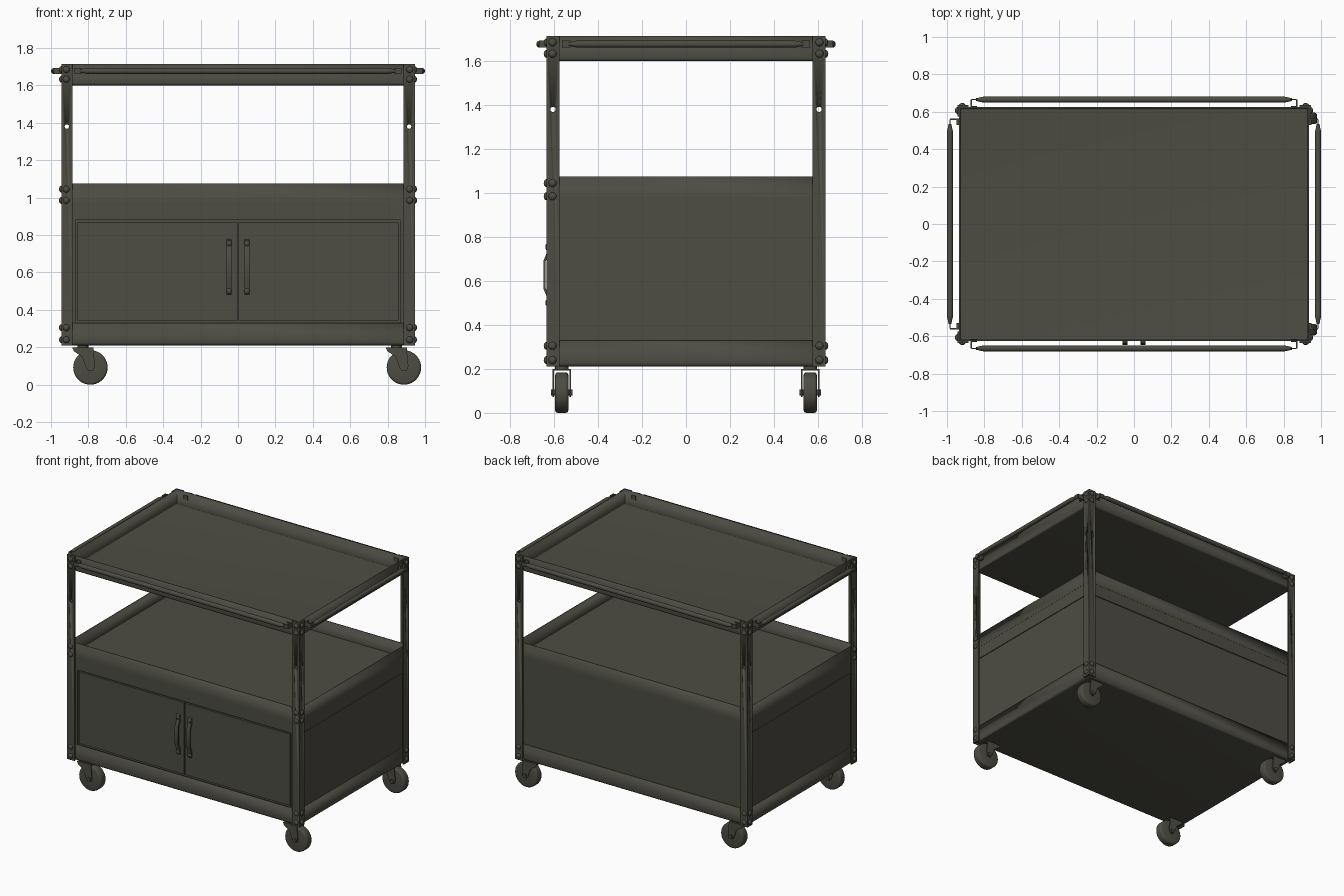
import bpy, bmesh, math
from mathutils import Matrix, Vector

if "Cube" in bpy.data.objects:
    bpy.data.objects.remove(bpy.data.objects["Cube"])

paint = bpy.data.materials.new("dark_olive_steel")
paint.use_nodes = True
COLOR = (0.075, 0.073, 0.056, 1)
paint.diffuse_color = COLOR
paint.node_tree.nodes["Principled BSDF"].inputs["Base Color"].default_value = COLOR


def finish(bm, name):
    bmesh.ops.recalc_face_normals(bm, faces=bm.faces)
    mesh = bpy.data.meshes.new(name)
    bm.to_mesh(mesh)
    bm.free()
    mesh.materials.append(paint)
    mesh.shade_smooth()
    mesh.set_sharp_from_angle(angle=math.radians(35))
    obj = bpy.data.objects.new(name, mesh)
    bpy.context.collection.objects.link(obj)
    return obj


def add_box(bm, lo, hi):
    lo, hi = Vector(lo), Vector(hi)
    mat = Matrix.Translation((lo + hi) / 2) @ Matrix.Diagonal((*(hi - lo), 1))
    return bmesh.ops.create_cube(bm, size=1, matrix=mat)["verts"]


def add_rod(bm, center, axis, r1, r2, length, segments=24):
    rot = Vector(axis).to_track_quat("Z", "Y").to_matrix().to_4x4()
    bmesh.ops.create_cone(bm, cap_ends=True, segments=segments, radius1=r1, radius2=r2,
                          depth=length, matrix=Matrix.Translation(center) @ rot)


def add_dome(bm, center, axis, radius=0.018, height=0.012):
    rot = Vector(axis).to_track_quat("Z", "Y").to_matrix().to_4x4()
    mat = Matrix.Translation(center) @ rot @ Matrix.Diagonal((radius, radius, height, 1))
    bmesh.ops.create_uvsphere(bm, u_segments=14, v_segments=8, radius=1, matrix=mat)


def add_prism(bm, points, offset):
    verts = [bm.verts.new(p) for p in points]
    face = bm.faces.new(verts)
    moved = bmesh.ops.extrude_face_region(bm, geom=[face])["geom"]
    bmesh.ops.translate(bm, vec=offset,
                        verts=[v for v in moved if isinstance(v, bmesh.types.BMVert)])


def box(name, lo, hi):
    bm = bmesh.new()
    add_box(bm, lo, hi)
    return finish(bm, name)


def tray(name, hx, hy, z0, z1, radius=0):
    """Open sheet-metal tray with an optional rounded bottom edge."""
    bm = bmesh.new()
    add_box(bm, (-hx, -hy, z0), (hx, hy, z1))
    bmesh.ops.delete(bm, geom=[f for f in bm.faces if f.normal.z > 0.9], context="FACES_ONLY")
    if radius:
        low = [e for e in bm.edges if all(v.co.z < z0 + 0.001 for v in e.verts)]
        bmesh.ops.bevel(bm, geom=low, offset=radius, segments=4, profile=0.5, affect="EDGES")
    obj = finish(bm, name)
    # open shells: make sure the floor faces down so the sheet thickens inward
    floor = min(obj.data.polygons, key=lambda p: p.center.z)
    if floor.normal.z > 0:
        obj.data.flip_normals()
    mod = obj.modifiers.new("sheet", "SOLIDIFY")
    mod.thickness = 0.01
    mod.offset = -1
    return obj


# Trays and cabinet
PX, PY, TOP, BASE = 0.945, 0.635, 1.715, 0.21
tray("top_tray", 0.935, 0.625, 1.60, TOP, 0.015)
tray("middle_tray", 0.935, 0.625, 0.97, 1.075)
tray("bottom_tray", 0.935, 0.625, BASE, 0.33, 0.02)
box("cabinet_apron", (-0.934, -0.624, 0.88), (0.934, 0.624, 0.972))
box("cabinet_body", (-0.928, -0.606, 0.24), (0.928, 0.617, 0.90))
for side, name in ((-1, "right"), (1, "left")):
    xs = sorted((side * 0.868, side * 0.932))
    box(name + "_door_stile", (xs[0], -0.624, 0.32), (xs[1], -0.60, 0.885))
    xs = sorted((side * 0.004, side * 0.859))
    box(name + "_door", (xs[0], -0.621, 0.342), (xs[1], -0.60, 0.868))

    # Bent strap pull with its fixings
    x = side * 0.048
    outer = [(-0.621, 0.775), (-0.632, 0.77), (-0.634, 0.725), (-0.647, 0.695)]
    inner = [(-0.638, 0.69), (-0.626, 0.718), (-0.621, 0.72)]
    mid = 0.628
    lower_outer = [(y, 2 * mid - z) for y, z in reversed(outer)]
    lower_inner = [(y, 2 * mid - z) for y, z in inner]
    outline = outer + lower_outer + lower_inner[::-1] + inner
    bm = bmesh.new()
    add_prism(bm, [(x - 0.014, y, z) for y, z in outline], (0.028, 0, 0))
    for z in (0.755, 2 * mid - 0.755):
        add_dome(bm, (x, -0.632, z), (0, -1, 0), 0.015, 0.008)
    finish(bm, name + "_door_pull")

# Corner posts: drilled angle iron
for sx in (-1, 1):
    for sy in (-1, 1):
        label = ("back" if sy > 0 else "front") + ("_left" if sx > 0 else "_right")
        w, t = 0.06, 0.01
        ell = [(0, 0), (w, 0), (w, t), (t, t), (t, w), (0, w)]
        bm = bmesh.new()
        add_prism(bm, [(sx * (PX - a), sy * (PY - b), BASE) for a, b in ell],
                  (0, 0, TOP - BASE))
        post = finish(bm, label + "_post")

        bm = bmesh.new()
        add_rod(bm, (sx * 0.915, sy * PY, 1.38), (0, 1, 0), 0.012, 0.012, 0.05, 16)
        add_rod(bm, (sx * PX, sy * 0.605, 1.38), (1, 0, 0), 0.012, 0.012, 0.05, 16)
        cutter = finish(bm, label + "_hole_cutter")
        cutter.hide_render = True
        mod = post.modifiers.new("holes", "BOOLEAN")
        mod.operation = "DIFFERENCE"
        mod.object = cutter
        bpy.context.view_layer.update()
        graph = bpy.context.evaluated_depsgraph_get()
        drilled = bpy.data.meshes.new_from_object(post.evaluated_get(graph))
        post.modifiers.clear()
        post.data = drilled
        bpy.data.objects.remove(cutter)

        # Paired bolts at each tray
        heights = [1.685, 1.633, 0.305, 0.24]
        if sy < 0:
            heights += [1.045, 0.985]
        bm = bmesh.new()
        for z in heights:
            add_dome(bm, (sx * 0.918, sy * PY, z), (0, sy, 0))
            add_dome(bm, (sx * PX, sy * 0.607, z), (sx, 0, 0))
        finish(bm, label + "_bolts")


# Push bars: tapered tube on two strap brackets
def push_bar(name, half, wall, angle):
    bm = bmesh.new()
    reach = wall + 0.038
    body = half - 0.065
    z = 1.677
    add_rod(bm, (0, -reach, z), (1, 0, 0), 0.016, 0.016, 2 * body)
    for s in (-1, 1):
        add_rod(bm, (s * (body + 0.02), -reach, z), (s, 0, 0), 0.016, 0.007, 0.04)
        x = s * half
        add_box(bm, (x - 0.003, -reach, z - 0.016), (x + 0.003, -wall + 0.012, z + 0.016))
        xs = sorted((x, x - s * 0.035))
        add_box(bm, (xs[0], -reach - 0.003, z - 0.016), (xs[1], -reach + 0.003, z + 0.016))
        xs = sorted((x, x - s * 0.03))
        add_box(bm, (xs[0], -wall - 0.004, z - 0.016), (xs[1], -wall + 0.012, z + 0.016))
    bmesh.ops.rotate(bm, cent=(0, 0, 0), verts=bm.verts,
                     matrix=Matrix.Rotation(angle, 3, "Z"))
    finish(bm, name)


push_bar("front_push_bar", 0.87, 0.627, 0)
push_bar("back_push_bar", 0.87, 0.627, math.pi)
push_bar("left_push_bar", 0.56, 0.946, math.pi / 2)
push_bar("right_push_bar", 0.56, 0.946, -math.pi / 2)

# Swivel casters, all trailing the same way
for wx in (-0.789, 0.887):
    for sy in (-1, 1):
        y, wz = sy * 0.565, 0.092
        label = ("back" if sy > 0 else "front") + ("_left" if wx > 0 else "_right")
        bm = bmesh.new()
        add_rod(bm, (wx, y, wz), (0, 1, 0), 0.092, 0.092, 0.06, 40)
        rim = [e for e in bm.edges if abs(e.verts[0].co.y - e.verts[1].co.y) < 0.001]
        bmesh.ops.bevel(bm, geom=rim, offset=0.012, segments=3, profile=0.5, affect="EDGES")
        finish(bm, label + "_wheel")

        bm = bmesh.new()
        cheek = [(-0.095, 0.2), (0.015, 0.2), (0.024, 0.1), (0.016, 0.076),
                 (-0.008, 0.072), (-0.024, 0.09), (-0.045, 0.15), (-0.09, 0.18)]
        for y0 in (y - 0.041, y + 0.035):
            add_prism(bm, [(wx + dx, y0, z) for dx, z in cheek], (0, 0.006, 0))
        add_box(bm, (wx - 0.095, y - 0.041, 0.192), (wx + 0.015, y + 0.041, 0.2))
        add_rod(bm, (wx - 0.04, y, 0.205), (0, 0, 1), 0.03, 0.03, 0.024)
        add_rod(bm, (wx, y, wz), (0, 1, 0), 0.014, 0.014, 0.098, 12)
        finish(bm, label + "_caster_fork")
